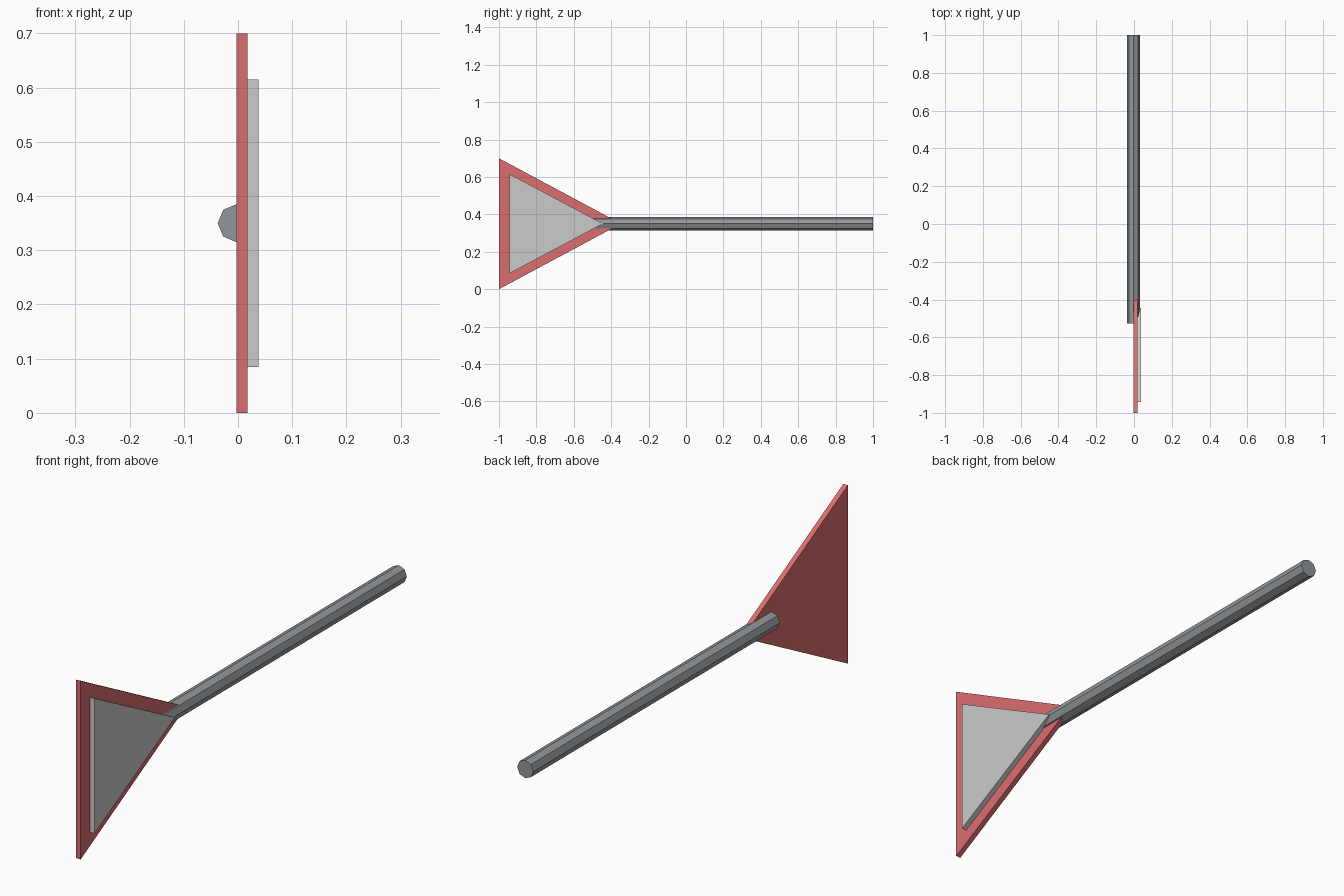
import bpy
import bmesh
from math import radians
from mathutils import Matrix

if "Cube" in bpy.data.objects:
    bpy.data.objects.remove(bpy.data.objects["Cube"])

MID_Z = 0.35
ROD_X = -0.0025


def material(name, rgb):
    mat = bpy.data.materials.new(name)
    mat.diffuse_color = (*rgb, 1)
    mat.use_nodes = True
    mat.node_tree.nodes["Principled BSDF"].inputs["Base Color"].default_value = mat.diffuse_color
    return mat


def add_object(name, bm, mat):
    bmesh.ops.recalc_face_normals(bm, faces=bm.faces)
    mesh = bpy.data.meshes.new(name)
    bm.to_mesh(mesh)
    bm.free()
    mesh.materials.append(mat)
    obj = bpy.data.objects.new(name, mesh)
    bpy.context.collection.objects.link(obj)
    return obj


def triangle_plate(name, x, thickness, base_y, tip_y, half_height, mat):
    bm = bmesh.new()
    profile = [(base_y, -half_height), (tip_y, 0), (base_y, half_height)]
    face = bm.faces.new([bm.verts.new((x, y, MID_Z + z)) for y, z in profile])
    new = bmesh.ops.extrude_face_region(bm, geom=[face])["geom"]
    verts = [g for g in new if isinstance(g, bmesh.types.BMVert)]
    bmesh.ops.translate(bm, verts=verts, vec=(thickness, 0, 0))
    return add_object(name, bm, mat)


def rod(name, y0, y1, radius, mat):
    bm = bmesh.new()
    place = (Matrix.Translation((ROD_X, (y0 + y1) / 2, MID_Z))
             @ Matrix.Rotation(radians(90), 4, 'X'))
    bmesh.ops.create_cone(bm, cap_ends=True, segments=8, radius1=radius,
                          radius2=radius, depth=y1 - y0, matrix=place)
    return add_object(name, bm, mat)


red = material("red", (0.70, 0.155, 0.16))
white = material("off_white", (0.80, 0.80, 0.78))
dark = material("dark_grey", (0.29, 0.31, 0.325))

# Red border plate, raised pale panel, octagonal pole
triangle_plate("sign_border", -0.0025, 0.02, -1.0, -0.347, 0.35, red)
triangle_plate("sign_panel", 0.0175, 0.02, -0.943, -0.444, 0.265, white)
rod("pole", -0.527, 1.0, 0.035, dark)
